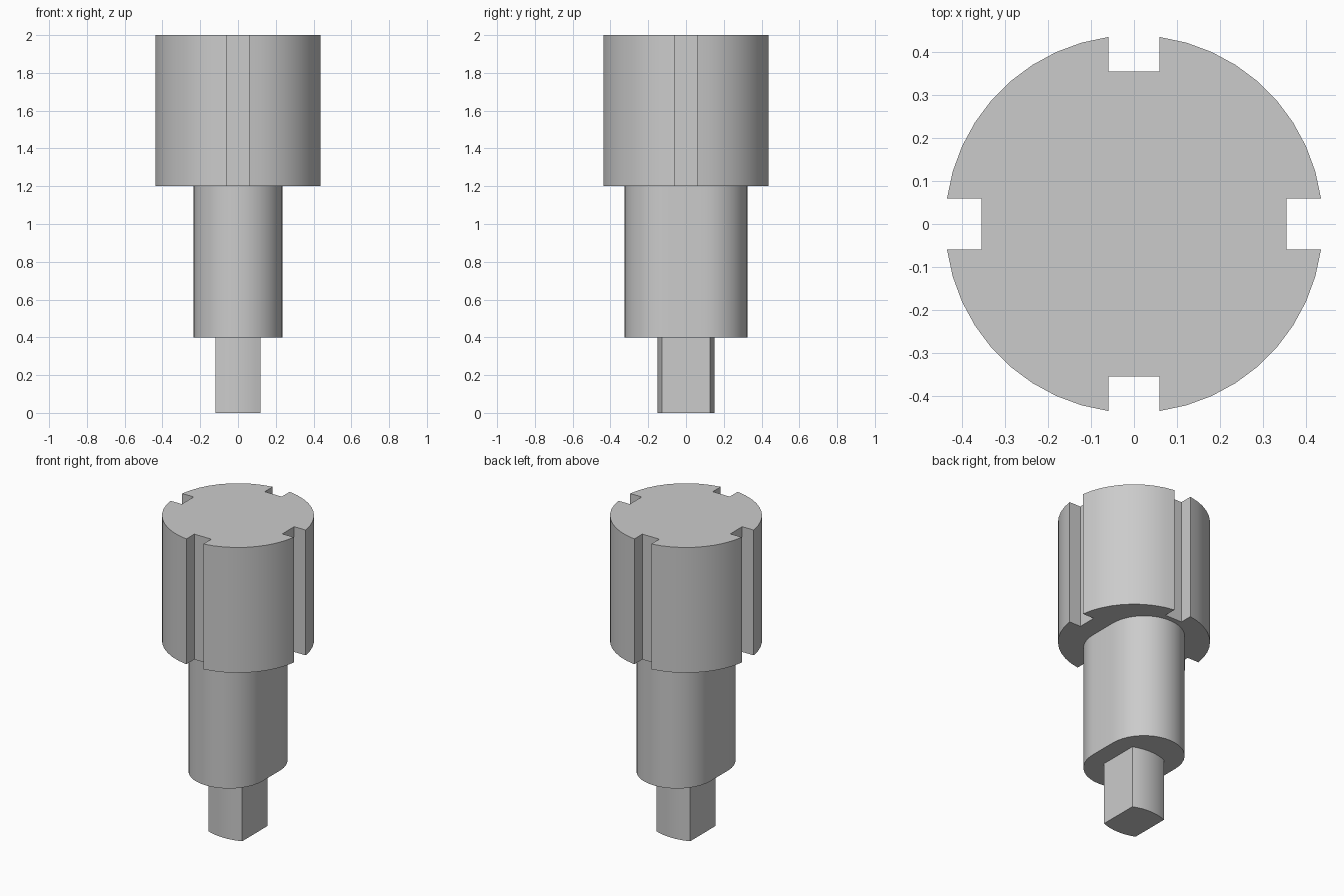
import bpy
import bmesh
from math import sin, cos, asin, pi, radians

cube = bpy.data.objects.get("Cube")
if cube:
    bpy.data.objects.remove(cube, do_unlink=True)

COLOUR = (0.6, 0.6, 0.6, 1.0)
grey = bpy.data.materials.new("plain grey")
grey.use_nodes = True
grey.diffuse_color = COLOUR
grey.node_tree.nodes["Principled BSDF"].inputs["Base Color"].default_value = COLOUR


def arc(radius, start, end, steps, cy=0.0):
    """Points along an arc centred on (0, cy)."""
    angles = [start + (end - start) * i / steps for i in range(steps + 1)]
    return [(radius * cos(a), cy + radius * sin(a)) for a in angles]


def turned(points, angle):
    c, s = cos(angle), sin(angle)
    return [(x * c - y * s, x * s + y * c) for x, y in points]


def prism(name, outline, bottom, top):
    """Extrude a closed outline straight up."""
    bm = bmesh.new()
    base = bm.faces.new([bm.verts.new((x, y, bottom)) for x, y in outline])
    raised = bmesh.ops.extrude_face_region(bm, geom=[base], use_keep_orig=True)["geom"]
    for v in raised:
        if isinstance(v, bmesh.types.BMVert):
            v.co.z = top
    bmesh.ops.recalc_face_normals(bm, faces=bm.faces)
    mesh = bpy.data.meshes.new(name)
    bm.to_mesh(mesh)
    bm.free()
    mesh.materials.append(grey)
    obj = bpy.data.objects.new(name, mesh)
    bpy.context.collection.objects.link(obj)
    bpy.ops.object.select_all(action="DESELECT")
    obj.select_set(True)
    bpy.context.view_layer.objects.active = obj
    bpy.ops.object.shade_smooth_by_angle(angle=radians(30))
    return obj


# Round head with four square grooves
head_radius, groove_half, groove_floor = 0.44, 0.06, 0.355
lip = asin(groove_half / head_radius)
quarter = [(groove_floor, groove_half)]
quarter += arc(head_radius, lip, pi / 2 - lip, 9)
quarter += [(groove_half, groove_floor)]
head_outline = [p for i in range(4) for p in turned(quarter, i * pi / 2)]
prism("grooved_head", head_outline, 1.2, 2.0)

# Flat-sided body with half-round ends
body_half = arc(0.235, 0, pi, 20, cy=0.09)
prism("body", body_half + turned(body_half, pi), 0.4, 1.2)

# Narrow tang with shallow curved ends
tang_radius, tang_half, tang_length = 0.31, 0.119, 0.151
spread = asin(tang_half / tang_radius)
tang_half_outline = arc(tang_radius, pi / 2 - spread, pi / 2 + spread, 8,
                        cy=tang_length - tang_radius)
prism("tang", tang_half_outline + turned(tang_half_outline, pi), 0.0, 0.4)
